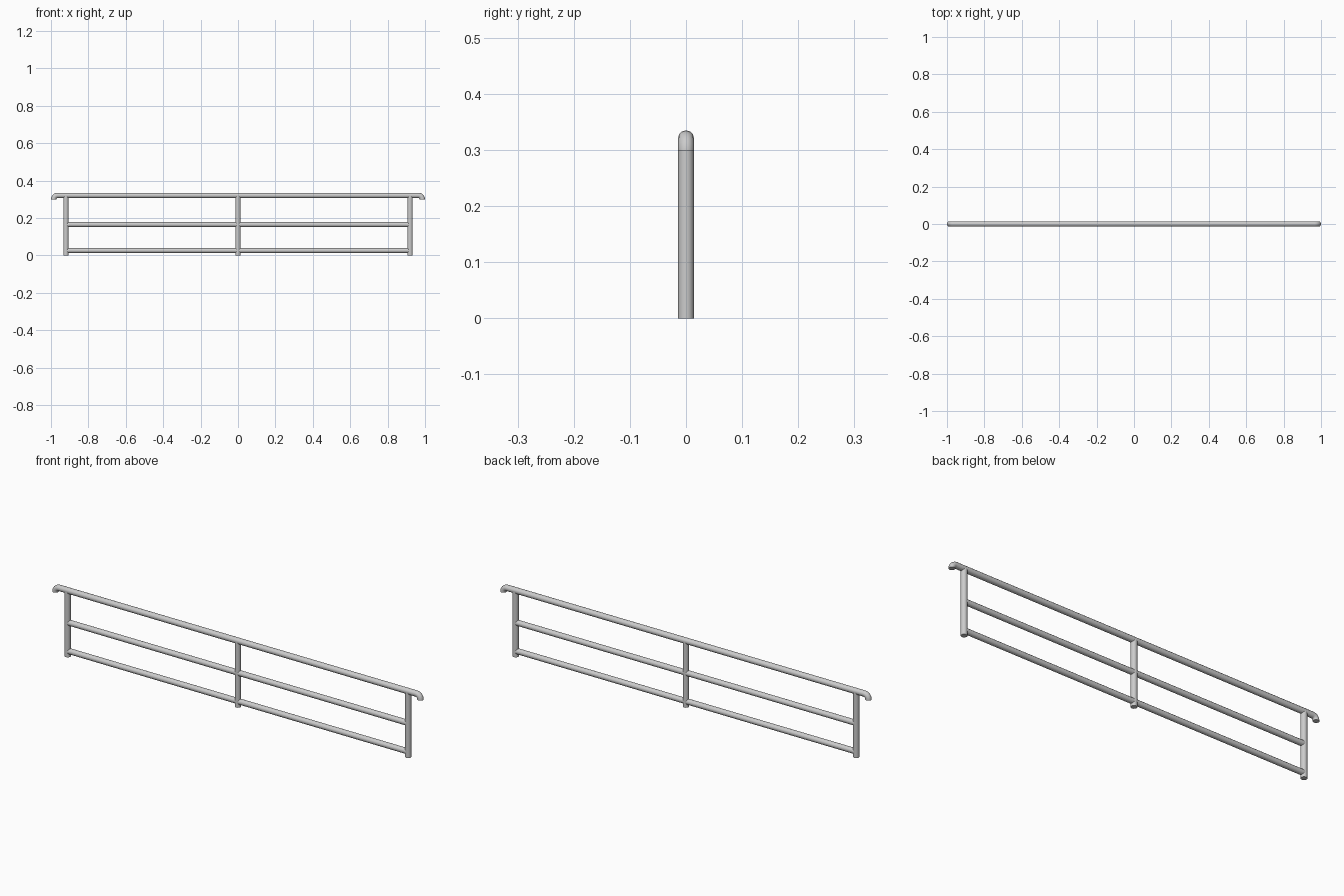
import bpy, bmesh, math
from mathutils import Vector

if "Cube" in bpy.data.objects:
    bpy.data.objects.remove(bpy.data.objects["Cube"])

R = 0.0143      # tube radius
SIDES = 12
POST_X = 0.92
TOP_Z = 0.3207


def tube(name, path, radius=R):
    """Sweep a round section along a path lying in the XZ plane."""
    pts = [Vector((x, 0, z)) for x, z in path]
    dirs = [(b - a).normalized() for a, b in zip(pts, pts[1:])]
    side = Vector((0, 1, 0))
    bm = bmesh.new()
    rings = []
    for i, p in enumerate(pts):
        d0, d1 = dirs[max(i - 1, 0)], dirs[min(i, len(dirs) - 1)]
        t = (d0 + d1).normalized()
        up = t.cross(side) / max(t.dot(d0), 0.5)   # mitred joint
        rings.append([bm.verts.new(p + radius * (side * math.cos(a) + up * math.sin(a)))
                      for a in (2 * math.pi * k / SIDES for k in range(SIDES))])
    for r0, r1 in zip(rings, rings[1:]):
        for k in range(SIDES):
            j = (k + 1) % SIDES
            bm.faces.new((r0[k], r0[j], r1[j], r1[k]))
    bm.faces.new(rings[0])
    bm.faces.new(rings[-1])
    bmesh.ops.recalc_face_normals(bm, faces=bm.faces)
    me = bpy.data.meshes.new(name)
    bm.to_mesh(me)
    bm.free()
    ob = bpy.data.objects.new(name, me)
    bpy.context.collection.objects.link(ob)
    bpy.context.view_layer.objects.active = ob
    bpy.ops.object.select_all(action='DESELECT')
    ob.select_set(True)
    bpy.ops.object.shade_smooth_by_angle(angle=math.radians(40))
    return ob


# Upright posts
for name, x in (("left_post", -POST_X), ("middle_post", 0), ("right_post", POST_X)):
    tube(name, [(x, 0), (x, TOP_Z)])

# Lower and middle rails between the end posts
for name, z in (("lower_rail", 0.026), ("middle_rail", 0.165)):
    tube(name, [(-POST_X, z), (POST_X, z)], 0.0135)

# Handrail with ends bent downwards
bend = 0.021
cx, cz = 1 - R - bend, TOP_Z - bend
arc = [(cx + bend * math.sin(a), cz + bend * math.cos(a))
       for a in (math.pi / 2 * i / 5 for i in range(6))]
right_end = arc + [(1 - R, 0.298)]
left_end = [(-x, z) for x, z in reversed(right_end)]
tube("handrail", left_end + right_end)
